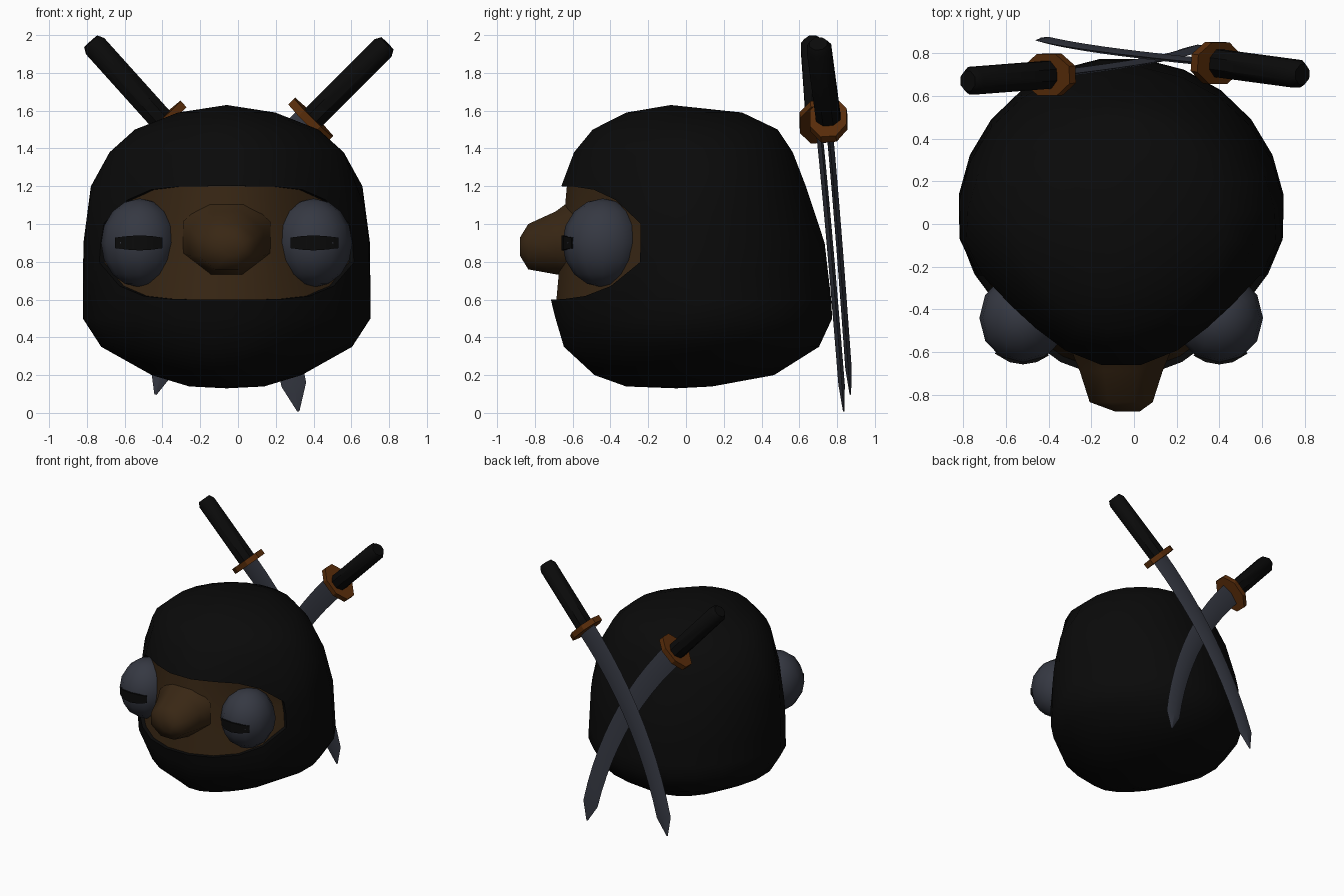
import bpy, bmesh
from math import sin, cos, radians, pi
from mathutils import Vector as V

if "Cube" in bpy.data.objects:
    bpy.data.objects.remove(bpy.data.objects["Cube"])

def mat(name, r, g, b):
    m = bpy.data.materials.new(name)
    m.diffuse_color = (r, g, b, 1)
    m.use_nodes = True
    m.node_tree.nodes["Principled BSDF"].inputs["Base Color"].default_value = m.diffuse_color
    return m

BLACK = mat("black_cloth", .003, .003, .003)
SKIN = mat("brown_skin", .040, .020, .007)
STEEL = mat("dark_steel", .036, .040, .055)
COPPER = mat("copper", .10, .026, .003)

def finish(name, bm, material, angle=50, recalc=True):
    if recalc:
        bmesh.ops.recalc_face_normals(bm, faces=bm.faces)
    me = bpy.data.meshes.new(name)
    bm.to_mesh(me)
    bm.free()
    me.materials.append(material)
    ob = bpy.data.objects.new(name, me)
    bpy.context.collection.objects.link(ob)
    bpy.ops.object.select_all(action='DESELECT')
    ob.select_set(True)
    bpy.context.view_layer.objects.active = ob
    bpy.ops.object.shade_smooth_by_angle(angle=radians(angle))
    return ob

def loft(name, rings, material, angle=50):
    bm = bmesh.new()
    rows = [[bm.verts.new(p) for p in r] for r in rings]
    n = len(rows[0])
    for a, b in zip(rows, rows[1:]):
        for i in range(n):
            j = (i + 1) % n
            bm.faces.new((a[i], a[j], b[j], b[i]))
    bm.faces.new(rows[0])
    bm.faces.new(rows[-1][::-1])
    return finish(name, bm, material, angle)

def ring(c, u, v, ru, rv, n=8):
    return [c + u * ru * cos(2 * pi * (i + .5) / n) + v * rv * sin(2 * pi * (i + .5) / n)
            for i in range(n)]

# Head profile: height, half width, front y, back y
CX = -.06
PROFILE = [(.14, .20, -.32, .14), (.20, .40, -.49, .47), (.35, .67, -.655, .71),
           (.50, .768, -.70, .78), (.60, .768, -.725, .775), (.90, .765, -.70, .74),
           (1.20, .725, -.67, .64), (1.38, .625, -.60, .57), (1.50, .49, -.50, .49),
           (1.59, .26, -.32, .30)]

def head_point(deg, z, inset=0.0):
    for p, q in zip(PROFILE, PROFILE[1:]):
        if z <= q[0] or q is PROFILE[-1]:
            t = (z - p[0]) / (q[0] - p[0])
            rx, yf, yb = (p[i] + (q[i] - p[i]) * t for i in (1, 2, 3))
            break
    a = radians(deg)
    k = 1.0
    if abs(deg) < 90:  # front is flattened beside the eyes
        k -= (.06 + .07 * max(0, 1 - abs(z - 1.0) / .4)) * sin(2 * a) ** 2
    return V((CX + (rx - inset) * k * sin(a),
              (yf + yb) / 2 - ((yb - yf) / 2 - inset) * k * cos(a), z))

def slit_half(deg):
    d = abs(deg)
    return .3 * (1 - (d / 75) ** 4) if d < 75 else (.2 if d < 90 else .3)

# Hood with an eye slit
SEG = 24
ANG = [-172.5 + 15 * i for i in range(SEG)]
SLIT = [-1, -.5, 0, .5, 1]
low, high = [.14, .20, .35, .50], [1.38, 1.50, 1.59]
bm = bmesh.new()
rows = [[bm.verts.new(head_point(a, z)) for a in ANG] for z in low]
rows += [[bm.verts.new(head_point(a, .9 + t * slit_half(a))) for a in ANG] for t in SLIT]
rows += [[bm.verts.new(head_point(a, z)) for a in ANG] for z in high]
for r in range(len(rows) - 1):
    for i in range(SEG):
        j = (i + 1) % SEG
        if 4 <= r < 8 and abs(ANG[i]) < 70 and abs(ANG[j]) < 70:
            continue
        bm.faces.new((rows[r][i], rows[r][j], rows[r + 1][j], rows[r + 1][i]))
bottom, top = bm.verts.new((CX, -.05, .13)), bm.verts.new((CX, -.08, 1.63))
for i in range(SEG):
    j = (i + 1) % SEG
    bm.faces.new((rows[0][j], rows[0][i], bottom))
    bm.faces.new((rows[-1][i], rows[-1][j], top))
rim = bmesh.ops.extrude_edge_only(bm, edges=[e for e in bm.edges if e.is_boundary])
for v in rim["geom"]:
    if isinstance(v, bmesh.types.BMVert):
        v.co += (V((CX, .04, v.co.z)) - v.co).normalized() * .06
finish("hood", bm, BLACK)

# Face seen through the slit
bm = bmesh.new()
front = [a for a in ANG if abs(a) < 70]
grid = [[bm.verts.new(head_point(a, .9 + t * slit_half(a), .03)) for a in front] for t in SLIT]
for p, q in zip(grid, grid[1:]):
    for i in range(len(front) - 1):
        bm.faces.new((p[i], p[i + 1], q[i + 1], q[i]))
finish("face", bm, SKIN, recalc=False)

# Nose
X, Y, Z = V((1, 0, 0)), V((0, 1, 0)), V((0, 0, 1))
loft("nose", [ring(V((CX, -.60, .93)), X, Z, .25, .22),
              ring(V((CX, -.69, .90)), X, Z, .21, .18),
              ring(V((CX, -.835, .88)), X, Z, .16, .13),
              ring(V((CX + .03, -.88, .88)), X, Z, .06, .05)], SKIN, 75)

# Eyes with slit pupils
for side, s in (("left", -1), ("right", 1)):
    c = V((CX + s * .46, -.44, .90))
    bm = bmesh.new()
    bmesh.ops.create_uvsphere(bm, u_segments=12, v_segments=8, radius=1)
    for v in bm.verts:
        v.co = V((v.co.x * .205, v.co.y * .215, v.co.z * .235)) + c
    finish("eye_" + side, bm, STEEL)
    strips = []
    for d, h in ((-36, .028), (-18, .036), (0, .04), (18, .036), (40, .028)):
        a = radians(d)
        o = V((s * sin(a) * .20, -cos(a) * .212, 0))
        strips.append([c + o * k + Z * zz for k, zz in ((.9, -h), (1.03, -h), (1.03, h), (.9, h))])
    loft("pupil_" + side, strips, BLACK)

# Crossed swords on the back
def sword(tag, s, x, z, y0, y1, yh, th0, th1, length):
    a0 = radians(th0)
    up = V((s * sin(a0), (yh - y0) / .58, cos(a0))).normalized()
    w0 = V((cos(a0), 0, -s * sin(a0)))
    o = V((x, y0, z))
    side = up.cross(w0).normalized()
    loft("sword_handle_" + tag, [ring(o + up * d, w0, side, r, r)
                                 for d, r in ((0, .07), (.54, .07), (.575, .05))], BLACK, 40)
    loft("sword_guard_" + tag, [ring(o + up * d, w0, side, r, r * .68)
                                for d, r in ((-.022, .155), (.022, .155))], COPPER, 30)
    # curved diamond-section blade
    n, rings, p = 12, [], o.copy()
    for i in range(n + 1):
        t = i / n
        a = radians(th0 + (th1 - th0) * t)
        w = V((cos(a), 0, -s * sin(a)))
        hw = .088 - .024 * t if i < n else .006
        th = .017 if i < n else .004
        rings.append([p + w * hw, p + Y * th, p - w * hw, p - Y * th])
        a = radians(th0 + (th1 - th0) * (t + .5 / n))
        p = p + V((-s * sin(a), (y1 - y0) / length, -cos(a))) * (length / n)
    loft("sword_blade_" + tag, rings, STEEL, 30)

sword("right", 1, .385, 1.55, .755, .87, .70, 45, 14, 1.69)
sword("left", -1, -.395, 1.54, .70, .835, .67, 42, 8, 1.715)
